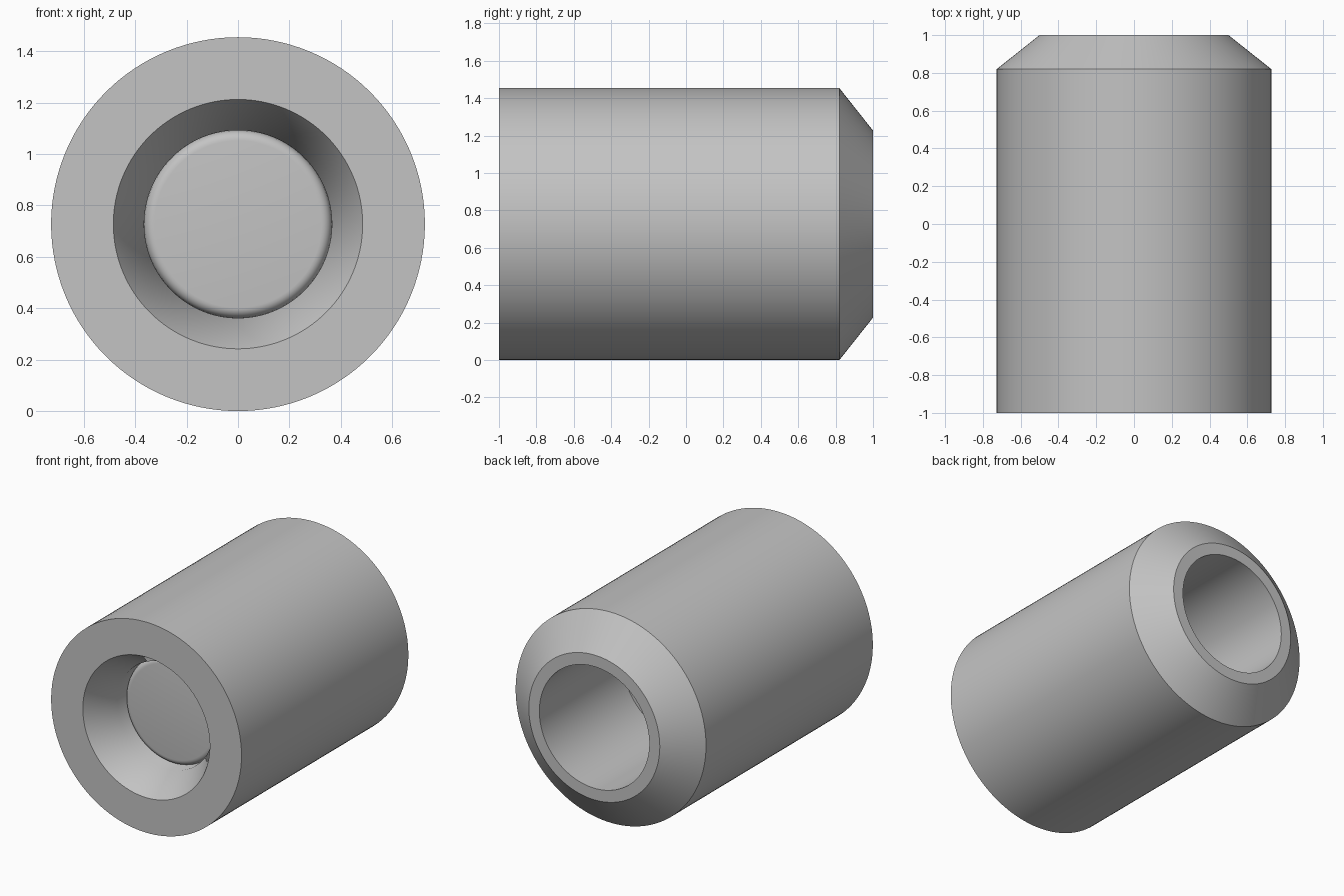
import bpy
import bmesh
import math
from mathutils import Matrix, Vector

cube = bpy.data.objects.get("Cube")
if cube:
    bpy.data.objects.remove(cube, do_unlink=True)

RADIUS = 0.727
SEGMENTS = 128

metal = bpy.data.materials.new("plain grey metal")
metal.use_nodes = True
grey = (0.55, 0.55, 0.55, 1)
metal.diffuse_color = grey
metal.node_tree.nodes["Principled BSDF"].inputs["Base Color"].default_value = grey


def lathe(name, profile, closed):
    """Spin (radius, y) points around the horizontal axis."""
    bm = bmesh.new()
    verts = [bm.verts.new((r, y, RADIUS)) for r, y in profile]
    pairs = list(zip(verts, verts[1:]))
    if closed:
        pairs.append((verts[-1], verts[0]))
    edges = [bm.edges.new(p) for p in pairs]
    bmesh.ops.spin(bm, geom=verts + edges, cent=(0, 0, RADIUS), axis=(0, 1, 0),
                   angle=math.tau, steps=SEGMENTS, use_merge=True)
    bmesh.ops.remove_doubles(bm, verts=bm.verts, dist=0.0001)
    bmesh.ops.recalc_face_normals(bm, faces=bm.faces)
    mesh = bpy.data.meshes.new(name)
    bm.to_mesh(mesh)
    bm.free()
    mesh.materials.append(metal)
    obj = bpy.data.objects.new(name, mesh)
    bpy.context.collection.objects.link(obj)
    bpy.ops.object.select_all(action="DESELECT")
    obj.select_set(True)
    bpy.context.view_layer.objects.active = obj
    bpy.ops.object.shade_smooth_by_angle(angle=math.radians(30))
    return obj


# Sleeve: countersunk front hole, chamfered rear rim and wider rear bore
lathe("sleeve", [
    (0.485, -1), (RADIUS, -1), (RADIUS, 0.82), (0.5, 1), (0.42, 1),
    (0.42, 0.09), (0.365, 0.09), (0.365, -0.79)], True)

# Plug: flat disc with a rounded front edge, closing the hole
fillet = [(0.325 + 0.04 * math.sin(a), -0.68 - 0.04 * math.cos(a))
          for a in (math.radians(15 * i) for i in range(7))]
lathe("plug", [(0, -0.72)] + fillet + [(0.365, 0.09), (0, 0.09)], False)
